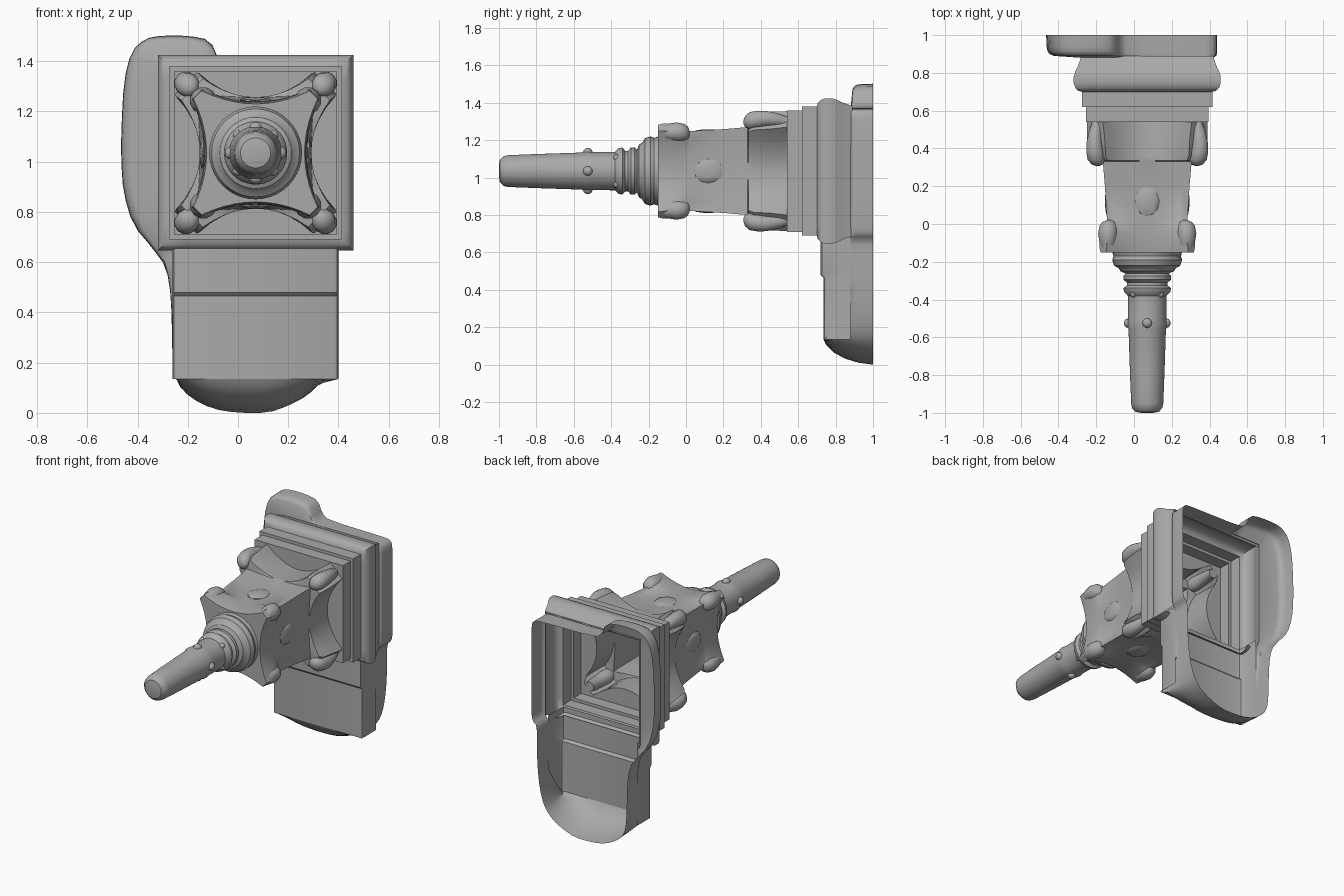
import bpy, bmesh, math
from mathutils import Vector

if "Cube" in bpy.data.objects:
    bpy.data.objects.remove(bpy.data.objects["Cube"], do_unlink=True)

CX, CZ = 0.07, 1.035  # axis of the spire

stone = bpy.data.materials.new("grey stone")
stone.use_nodes = True
stone.diffuse_color = (0.4, 0.4, 0.4, 1)
stone.node_tree.nodes["Principled BSDF"].inputs["Base Color"].default_value = (0.4, 0.4, 0.4, 1)


def finish(bm, name, angle=35):
    bmesh.ops.recalc_face_normals(bm, faces=bm.faces)
    mesh = bpy.data.meshes.new(name)
    bm.to_mesh(mesh)
    bm.free()
    mesh.materials.append(stone)
    obj = bpy.data.objects.new(name, mesh)
    bpy.context.collection.objects.link(obj)
    bpy.ops.object.select_all(action='DESELECT')
    obj.select_set(True)
    bpy.context.view_layer.objects.active = obj
    bpy.ops.object.shade_smooth_by_angle(angle=math.radians(angle))


def loft(rings, closed=True, cap=False):
    """Skin a list of equally long point rings."""
    bm = bmesh.new()
    rows = [[bm.verts.new(p) for p in ring] for ring in rings]
    n = len(rows[0])
    for a, b in zip(rows, rows[1:]):
        for i in range(n if closed else n - 1):
            j = (i + 1) % n
            bm.faces.new((a[i], a[j], b[j], b[i]))
    if cap:
        bm.faces.new(rows[0])
    bmesh.ops.remove_doubles(bm, verts=bm.verts, dist=0.0005)
    return bm


def section(y, tip, middle=None, width=None, steps=10):
    """Circle of radius tip, or a star with four bowed sides and cut corners."""
    ring = []
    for side in range(4):
        c, s = math.cos(side * math.pi / 2), math.sin(side * math.pi / 2)
        for i in range(steps + 1):
            t = -1 + 2 * i / steps
            if middle is None:
                out, along = tip * math.cos(t * math.pi / 4), tip * math.sin(t * math.pi / 4)
            else:
                out, along = middle + (tip - middle) * t * t, width * t
            ring.append((CX + out * c - along * s, y, CZ + out * s + along * c))
    return ring


# Spire, capital and square mouldings form one hollow skin
round_part = [(-1, .03), (-.995, .06), (-.975, .08), (-.95, .085), (-.8, .091), (-.56, .099),
              (-.53, .106), (-.5, .101), (-.38, .103), (-.36, .122), (-.34, .126), (-.325, .108),
              (-.31, .108), (-.295, .126), (-.275, .126), (-.262, .115), (-.25, .142),
              (-.235, .15), (-.22, .175), (-.19, .185), (-.17, .178), (-.15, .184)]
capital = [(-.15, .247, .195, .215), (-.12, .254, .2, .215), (-.05, .25, .203, .2),
           (0, .235, .205, .2), (.02, .213, .205, .213), (.2, .224, .213, .224),
           (.33, .235, .222, .235), (.335, .295, .222, .21), (.36, .31, .22, .22),
           (.45, .318, .215, .225), (.54, .32, .21, .235)]
mouldings = [(.54, .325), (.62, .325), (.62, .345), (.7, .345), (.705, .365), (.72, .38),
             (.745, .389), (.78, .389), (.81, .38), (.83, .369), (.89, .348)]
rings = [section(y, r) for y, r in round_part]
rings += [section(*tier) for tier in capital]
rings += [section(y, c, c, c) for y, c in mouldings]
bm = loft(rings, cap=True)
# open the underside into the lower casing
doomed = [f for f in bm.faces if f.calc_center_median().y > .735
          and f.calc_center_median().z < .7 and -.26 < f.calc_center_median().x < .4]
bmesh.ops.delete(bm, geom=doomed, context='FACES')
finish(bm, "spire_and_capital")

# Lower casing: front and side walls, open at the back
levels = [(.135, .735), (.465, .735), (.48, .72), (.69, .72)]
walls = [[(-.26, .88, z), (-.26, y + .02, z), (-.254, y + .006, z), (-.24, y, z),
          (.38, y, z), (.394, y + .006, z), (.4, y + .02, z), (.4, .88, z)] for z, y in levels]
finish(loft(walls, closed=False), "lower_casing", 25)

# Back flange with the side lobe and the rounded bottom
outline = [(.4, .55), (.396, .42), (.385, .3), (.365, .2), (.335, .13), (.28, .07), (.2, .028),
           (.12, 0), (0, 0), (-.1, .015), (-.19, .06), (-.245, .12), (-.262, .22), (-.265, .45),
           (-.285, .58), (-.34, .655), (-.42, .75), (-.457, .88), (-.465, 1.0), (-.465, 1.12),
           (-.455, 1.32), (-.425, 1.44), (-.37, 1.49), (-.31, 1.502), (-.2, 1.502), (-.11, 1.485),
           (-.075, 1.4), (-.03, 1.375), (.36, 1.37), (.43, 1.365), (.44, 1.3), (.44, .74),
           (.43, .69), (.4, .67)]


def soften(points):
    """Cut every corner of a closed outline once."""
    result = []
    for p, q in zip(points, points[1:] + points[:1]):
        p, q = Vector(p), Vector(q)
        result += [p.lerp(q, .25), p.lerp(q, .75)]
    return result


upper = [(1, 0), (.94, .01), (.915, .04), (.9, .1), (.89, .22), (.88, 1)]
lower = [(1, 0), (.92, .08), (.85, .24), (.79, .48), (.75, .78), (.735, 1)]


def flange_point(x, z, k):
    # low points run forward to the casing's bottom edge, others only to its back
    low = min(max((.34 - z) / .16, 0), 1)
    y, blend = Vector(upper[k]).lerp(Vector(lower[k]), low)
    z_end = min(z, 1.37) * (1 - low) + .135 * low
    left, right = (-.28, .42) if z > .66 else (-.26, .4)
    x_end = min(max(x, left), right)
    if z < .66 and x > .3:
        x_end = right
    return Vector((x, y, z)).lerp(Vector((x_end, y, z_end)), blend)


smooth_outline = soften(outline)
finish(loft([[flange_point(x, z, k) for x, z in smooth_outline] for k in range(6)]),
       "back_flange", 45)


# Curled leaves on the four corners of both capital tiers
def curl(name, path, sx, sz, steps=12):
    rows = []
    for y, d, r in path:
        mid = Vector((CX + sx * d, y, CZ + sz * d))
        diag = Vector((sx, 0, sz)).normalized()
        cross = Vector((-sz, 0, sx)).normalized()
        rows.append([mid + r * (math.cos(a) * diag + math.sin(a) * cross)
                     for a in (2 * math.pi * i / steps for i in range(steps))])
    bm = loft(rows, cap=True)
    bmesh.ops.holes_fill(bm, edges=bm.edges)
    finish(bm, name, 60)


rear_path = [(.308, .262, .012), (.316, .264, .032), (.34, .27, .047), (.38, .276, .048),
             (.43, .28, .043), (.49, .274, .036), (.54, .262, .03)]
front_path = [(-.14, .21, .03), (-.1, .208, .046), (-.05, .208, .054),
              (-.01, .206, .048), (.01, .203, .036), (.02, .2, .015)]
for sx, h in ((1, "left"), (-1, "right")):
    for sz, v in ((1, "top"), (-1, "bottom")):
        curl(f"rear_curl_{v}_{h}", rear_path, sx, sz)
        curl(f"front_curl_{v}_{h}", front_path, sx, sz)


# Bosses on the capital faces and knobs around the spire
def blob(name, y, out, size, side):
    bm = bmesh.new()
    bmesh.ops.create_icosphere(bm, subdivisions=2, radius=1)
    a = side * math.pi / 2
    normal, cross = Vector((math.cos(a), 0, math.sin(a))), Vector((-math.sin(a), 0, math.cos(a)))
    base = Vector((CX, y, CZ)) + normal * out
    for vert in bm.verts:
        p = vert.co.copy()
        vert.co = base + normal * p.x * size[0] + Vector((0, p.y * size[1], 0)) + cross * p.z * size[2]
    finish(bm, name, 50)


for side, word in enumerate(("left", "top", "right", "bottom")):
    blob(f"boss_{word}", .12, .21, (.014, .08, .065), side)
    blob(f"knob_{word}", -.525, .1, (.024, .026, .026), side)
    blob(f"small_knob_{word}", -.37, .1, (.02, .02, .02), side + .5)
